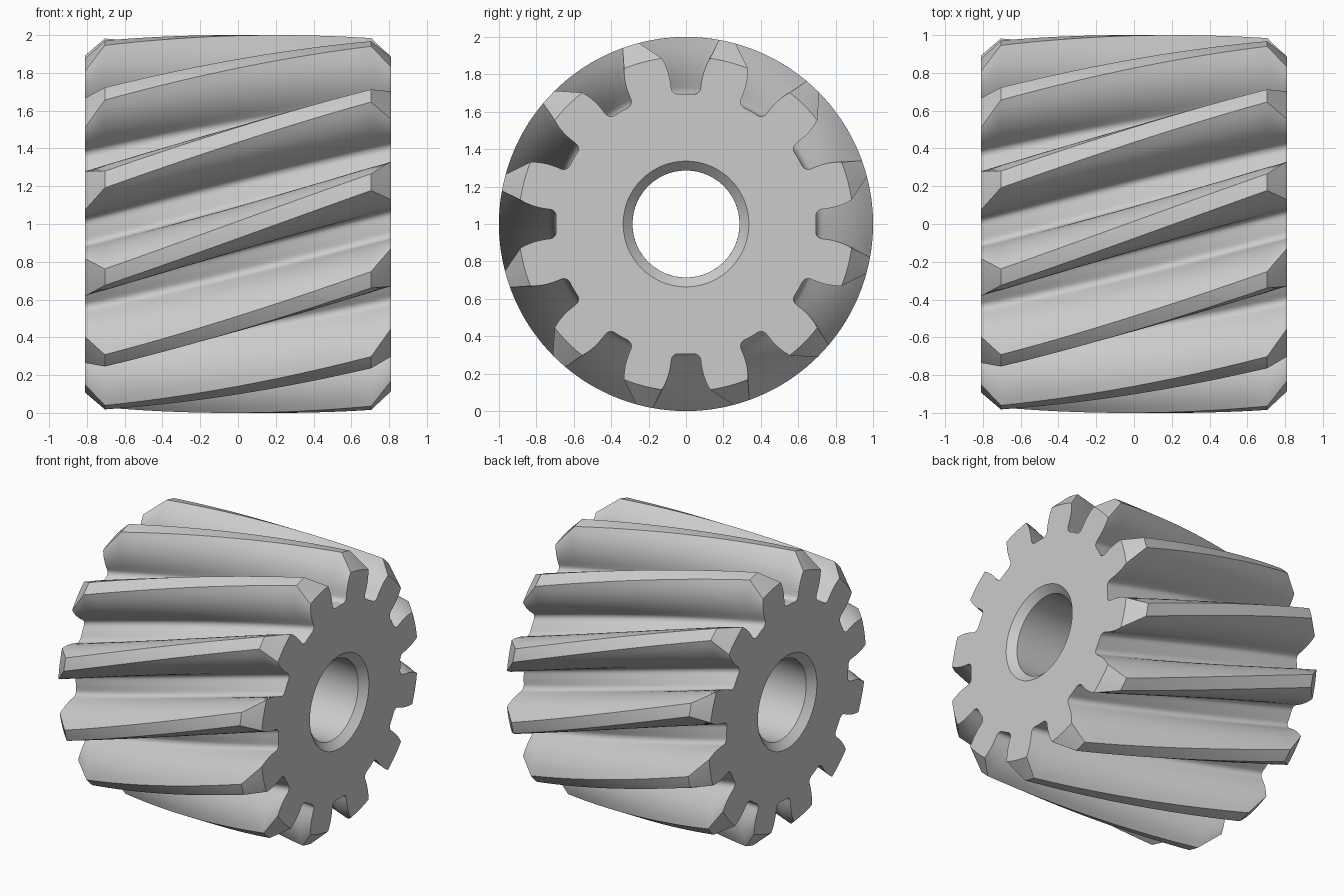
import bpy, bmesh, math

if "Cube" in bpy.data.objects:
    bpy.data.objects.remove(bpy.data.objects["Cube"], do_unlink=True)

TEETH = 12
HALF = 0.81          # half length of the gear
BEVEL = 0.105        # 45 degree bevel on the tooth ends
ROOT, FILLET = 0.695, 0.035
BORE, BORE_BEVEL = 0.286, 0.05
TWIST = 20.7         # degrees of helix per unit of length
SLICES = 18


def gap_half_angle(r):
    """Half the width of a tooth gap, in degrees, on the flank at radius r."""
    t = max(0, (r - ROOT - FILLET) / (1 - ROOT - FILLET))
    return 6.2 + 6.2 * t ** 2.2


def half_gap(tip):
    """Radius and angle pairs from the gap centre to the tooth centre."""
    pts = [(ROOT, 0), (ROOT, 1.7)]
    for i in range(6):                                   # root fillet
        a = math.pi / 2 * i / 5
        pts.append((ROOT + FILLET * (1 - math.cos(a)), 3.3 + 2.9 * math.sin(a)))
    for i in range(1, 9):                                # curved flank
        r = ROOT + FILLET + (tip - ROOT - FILLET) * i / 8
        pts.append((r, gap_half_angle(r)))
    edge = gap_half_angle(tip)
    for i in range(1, 4):                                # tooth tip
        pts.append((tip, edge + (15 - edge) * i / 3))
    return pts


def section(tip):
    half = half_gap(tip)
    pitch = [(r, -a) for r, a in reversed(half[1:-1])] + half
    return [(r, a + 360 / TEETH * k) for k in range(TEETH) for r, a in pitch]


def add_ring(bm, x, points):
    ring = []
    for r, a in points:
        ang = math.radians(a - TWIST * (x - HALF))
        ring.append(bm.verts.new((x, r * math.cos(ang), 1 + r * math.sin(ang))))
    return ring


def bridge(bm, a, b):
    n = len(a)
    for i in range(n):
        j = (i + 1) % n
        bm.faces.new((a[i], a[j], b[j], b[i]))


bm = bmesh.new()
flat = HALF - BEVEL
xs = [-HALF] + [flat * (2 * i / SLICES - 1) for i in range(SLICES + 1)] + [HALF]
angles = [a for r, a in section(1 - BEVEL)]

# Toothed outside, from left end to right end
rings = [add_ring(bm, x, section(1 - max(0, abs(x) - flat))) for x in xs]

# Bevelled bore, from right end back to left end
rings.append(add_ring(bm, HALF, [(BORE + BORE_BEVEL, a) for a in angles]))
inner = HALF - BORE_BEVEL
for i in range(SLICES + 1):
    rings.append(add_ring(bm, inner * (1 - 2 * i / SLICES), [(BORE, a) for a in angles]))
rings.append(add_ring(bm, -HALF, [(BORE + BORE_BEVEL, a) for a in angles]))

for k, ring in enumerate(rings):
    bridge(bm, ring, rings[(k + 1) % len(rings)])
bmesh.ops.recalc_face_normals(bm, faces=bm.faces)

mesh = bpy.data.meshes.new("helical_gear")
bm.to_mesh(mesh)
bm.free()
gear = bpy.data.objects.new("helical_gear", mesh)
bpy.context.collection.objects.link(gear)

# Plain grey metal
grey = bpy.data.materials.new("light_grey")
grey.use_nodes = True
colour = (0.6, 0.6, 0.6, 1)
grey.diffuse_color = colour
grey.node_tree.nodes["Principled BSDF"].inputs["Base Color"].default_value = colour
mesh.materials.append(grey)

bpy.ops.object.select_all(action="DESELECT")
gear.select_set(True)
bpy.context.view_layer.objects.active = gear
bpy.ops.object.shade_smooth_by_angle(angle=math.radians(30))
